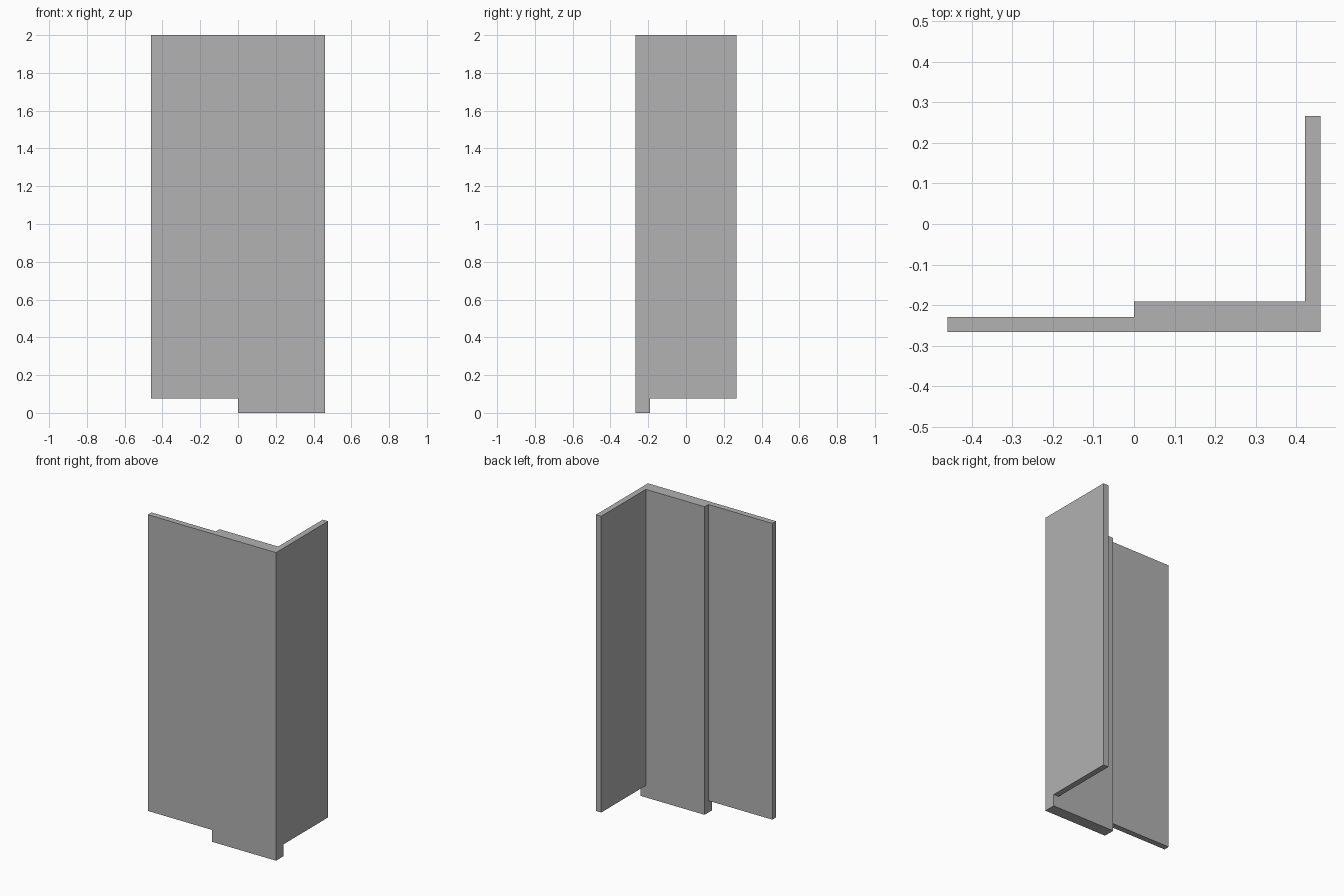
import bpy, bmesh

cube = bpy.data.objects.get("Cube")
if cube:
    bpy.data.objects.remove(cube, do_unlink=True)

# Single grey material
GREY = (0.445, 0.445, 0.445, 1.0)
mat = bpy.data.materials.new("plain_grey")
mat.use_nodes = True
mat.diffuse_color = GREY
mat.node_tree.nodes["Principled BSDF"].inputs["Base Color"].default_value = GREY

# Key dimensions
LEFT, MID, INNER, RIGHT = -0.46, 0.0, 0.422, 0.46
FRONT, THIN, THICK, BACK = -0.267, -0.229, -0.191, 0.267
LEDGE, TOP = 0.077, 2.0

bm = bmesh.new()
corners = {}


def corner(x, y):
    """Share corners between neighbouring plan outlines."""
    if (x, y) not in corners:
        corners[x, y] = bm.verts.new((x, y, LEDGE))
    return corners[x, y]


def outline(*points):
    return bm.faces.new([corner(*p) for p in points])


def extrude(faces, height):
    result = bmesh.ops.extrude_face_region(bm, geom=faces)
    moved = [v for v in result["geom"] if isinstance(v, bmesh.types.BMVert)]
    bmesh.ops.translate(bm, vec=(0, 0, height), verts=moved)


# Plan outlines: thin front panel, thick front panel, side panel
thin = outline((LEFT, FRONT), (MID, FRONT), (MID, THIN), (LEFT, THIN))
thick = outline((MID, FRONT), (RIGHT, FRONT), (RIGHT, THICK),
                (INNER, THICK), (MID, THICK), (MID, THIN))
side = outline((INNER, THICK), (RIGHT, THICK), (RIGHT, BACK), (INNER, BACK))

# Raise all panels, then drop the foot below the thick panel
extrude([thin, thick, side], TOP - LEDGE)
extrude([thick], -LEDGE)

# Merge flat regions and face everything outward
bmesh.ops.dissolve_limit(bm, angle_limit=0.01, verts=bm.verts[:], edges=bm.edges[:])
bmesh.ops.recalc_face_normals(bm, faces=bm.faces[:])

mesh = bpy.data.meshes.new("corner_panel")
bm.to_mesh(mesh)
bm.free()
mesh.materials.append(mat)
bpy.context.collection.objects.link(bpy.data.objects.new("corner_panel", mesh))
